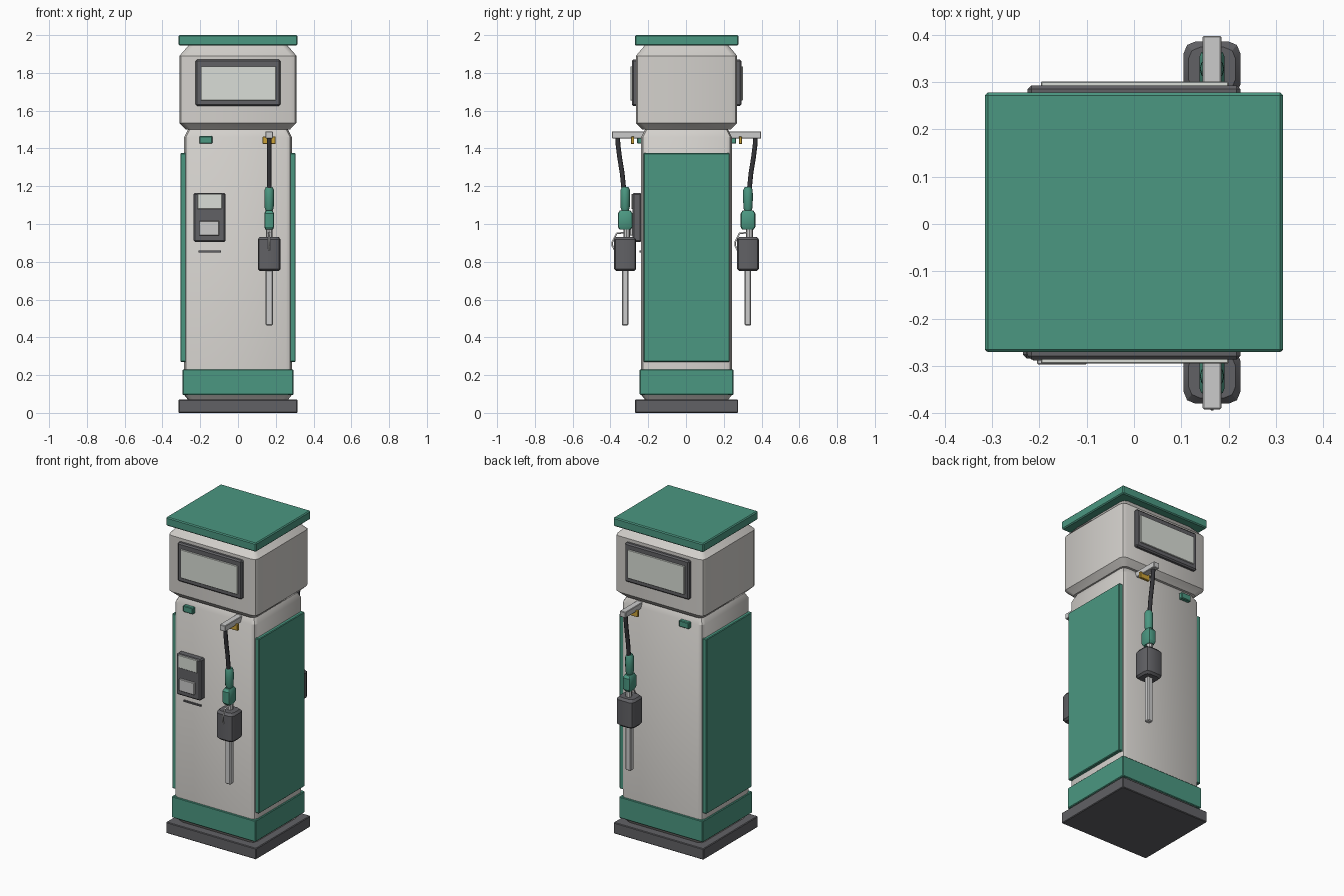
import bpy, bmesh
from math import cos, sin, pi

if "Cube" in bpy.data.objects:
    bpy.data.objects.remove(bpy.data.objects["Cube"])

CY = 0.003      # middle of the cabinet in y
NX = 0.165      # x of hose and nozzle


def material(name, *rgb):
    m = bpy.data.materials.new(name)
    m.diffuse_color = (*rgb, 1)
    m.use_nodes = True
    m.node_tree.nodes["Principled BSDF"].inputs["Base Color"].default_value = m.diffuse_color
    return m


GREEN = material("green", 0.07, 0.31, 0.22)
DARK = material("dark", 0.12, 0.12, 0.13)
BLACK = material("black", 0.035, 0.035, 0.04)
CREAM = material("cream", 0.65, 0.63, 0.60)
SCREEN = material("screen", 0.70, 0.73, 0.68)
METAL = material("metal", 0.55, 0.56, 0.58)
AMBER = material("amber", 0.60, 0.36, 0.04)


def finish(bm, name, mat, smooth=False):
    bmesh.ops.recalc_face_normals(bm, faces=bm.faces)
    me = bpy.data.meshes.new(name)
    bm.to_mesh(me)
    bm.free()
    me.materials.append(mat)
    ob = bpy.data.objects.new(name, me)
    bpy.context.collection.objects.link(ob)
    if smooth:
        bpy.ops.object.select_all(action='DESELECT')
        ob.select_set(True)
        bpy.context.view_layer.objects.active = ob
        bpy.ops.object.shade_smooth_by_angle()
    return ob


def box(name, mat, x, y, z, bevel=0.004):
    """Box from (min, max) ranges with chamfered edges."""
    bm = bmesh.new()
    bmesh.ops.create_cube(bm, size=1)
    for v in bm.verts:
        for i, (a, b) in enumerate((x, y, z)):
            v.co[i] = (a + b) / 2 + v.co[i] * (b - a)
    if bevel:
        bmesh.ops.bevel(bm, geom=bm.edges[:], offset=bevel, segments=1,
                        affect='EDGES', profile=0.5)
    return finish(bm, name, mat)


def skin(bm, rings):
    rings = [[bm.verts.new(p) for p in r] for r in rings]
    n = len(rings[0])
    for a, b in zip(rings, rings[1:]):
        for i in range(n):
            bm.faces.new((a[i], a[(i + 1) % n], b[(i + 1) % n], b[i]))
    bm.faces.new(rings[0])
    bm.faces.new(rings[-1])


def loft(name, mat, levels, r, centre=(0, CY), seg=2):
    """Stack of round-cornered rectangles: levels are (z, half x, half y)."""
    rings = []
    for z, hx, hy in levels:
        ring = []
        for k, (sx, sy) in enumerate(((1, 1), (-1, 1), (-1, -1), (1, -1))):
            for j in range(seg + 1):
                a = (k + j / seg) * pi / 2
                ring.append((centre[0] + sx * (hx - r) + r * cos(a),
                             centre[1] + sy * (hy - r) + r * sin(a), z))
        rings.append(ring)
    bm = bmesh.new()
    skin(bm, rings)
    return finish(bm, name, mat, True)


def turned(name, mat, x, y, profile, sides=12):
    """Vertical turned part: profile is (z, radius)."""
    bm = bmesh.new()
    skin(bm, [[(x + r * cos(2 * pi * i / sides), y + r * sin(2 * pi * i / sides), z)
               for i in range(sides)] for z, r in profile])
    return finish(bm, name, mat, True)


def tube(name, mat, points, radius, res=1):
    cu = bpy.data.curves.new(name, 'CURVE')
    cu.dimensions = '3D'
    cu.bevel_depth, cu.bevel_resolution, cu.use_fill_caps = radius, res, True
    sp = cu.splines.new('POLY')
    sp.points.add(len(points) - 1)
    for p, co in zip(sp.points, points):
        p.co = (*co, 1)
    cu.materials.append(mat)
    ob = bpy.data.objects.new(name, cu)
    bpy.context.collection.objects.link(ob)


# Cabinet
box("plinth", DARK, (-.315, .315), (CY - .273, CY + .273), (0, .07))
loft("body", CREAM, [(.07, .265, .22), (.095, .285, .24), (1.46, .285, .24),
                     (1.5, .265, .22)], .03)
box("lower_band", GREEN, (-.293, .293), (CY - .248, CY + .248), (.095, .23))
loft("head", CREAM, [(1.5, .275, .235), (1.535, .31, .268), (1.89, .31, .268),
                     (1.945, .262, .222)], .03)
box("roof", GREEN, (-.315, .315), (CY - .274, CY + .275), (1.945, 2), .006)
for s, side in ((-1, "left"), (1, "right")):
    box("side_panel_" + side, GREEN, sorted((s * .275, s * .305)),
        (CY - .228, CY + .228), (.27, 1.375))

# Card reader on the front only
box("card_reader", DARK, (-.235, -.065), (-.284, -.235), (.905, 1.165), .008)
box("reader_screen", SCREEN, (-.215, -.085), (-.289, -.27), (1.08, 1.16), .002)
box("reader_keypad", METAL, (-.205, -.1), (-.297, -.27), (.94, 1.015), .002)
box("receipt_slot", DARK, (-.21, -.09), (-.246, -.235), (.85, .859), 0)

# Display, hose and nozzle, repeated front and back
for s, end in ((-1, "front"), (1, "back")):
    def depth(a, b):
        return sorted((CY + s * a, CY + s * b))

    box("display_frame_" + end, DARK, (-.225, .225), depth(.26, .29), (1.625, 1.87), .008)
    box("display_screen_" + end, SCREEN, (-.197, .2), depth(.27, .298), (1.655, 1.835), .002)
    box("tag_" + end, GREEN, (-.205, -.135), depth(.235, .262), (1.425, 1.465))
    box("hose_arm_" + end, METAL, (NX - .02, NX + .02), depth(.2, .395), (1.453, 1.49), .003)
    box("arm_clip_" + end, AMBER, (NX - .034, NX + .034), depth(.277, .293), (1.423, 1.463), .002)

    yc = CY + s * .325
    tube("hose_" + end, BLACK, [(NX, CY + s * d, z) for d, z in
         ((.365, 1.47), (.363, 1.42), (.354, 1.35), (.341, 1.27), (.332, 1.18))], .0125, 2)
    turned("hose_sleeve_" + end, GREEN, NX, yc,
           [(1.07, .018), (1.085, .024), (1.14, .026), (1.18, .025), (1.195, .018)])
    loft("nozzle_grip_" + end, GREEN, [(.97, .02, .03), (.985, .026, .039),
         (1.055, .026, .039), (1.072, .018, .028)], .012, (NX, yc))
    turned("nozzle_neck_" + end, METAL, NX, yc + .008, [(.91, .018), (.985, .018)], 8)
    loft("nozzle_body_" + end, DARK, [(.75, .05, .046), (.762, .06, .058),
         (.918, .06, .058), (.932, .05, .046)], .025, (NX, yc))
    box("spout_" + end, METAL, (NX - .019, NX + .019), (yc - .017, yc + .017), (.463, .76), .005)
    # Trigger guard points to -y on both nozzles
    tube("trigger_guard_" + end, METAL, [(NX, yc + d, z) for d, z in
         ((0, .955), (-.045, .95), (-.068, .905), (-.068, .885), (-.055, .862))], .005)
